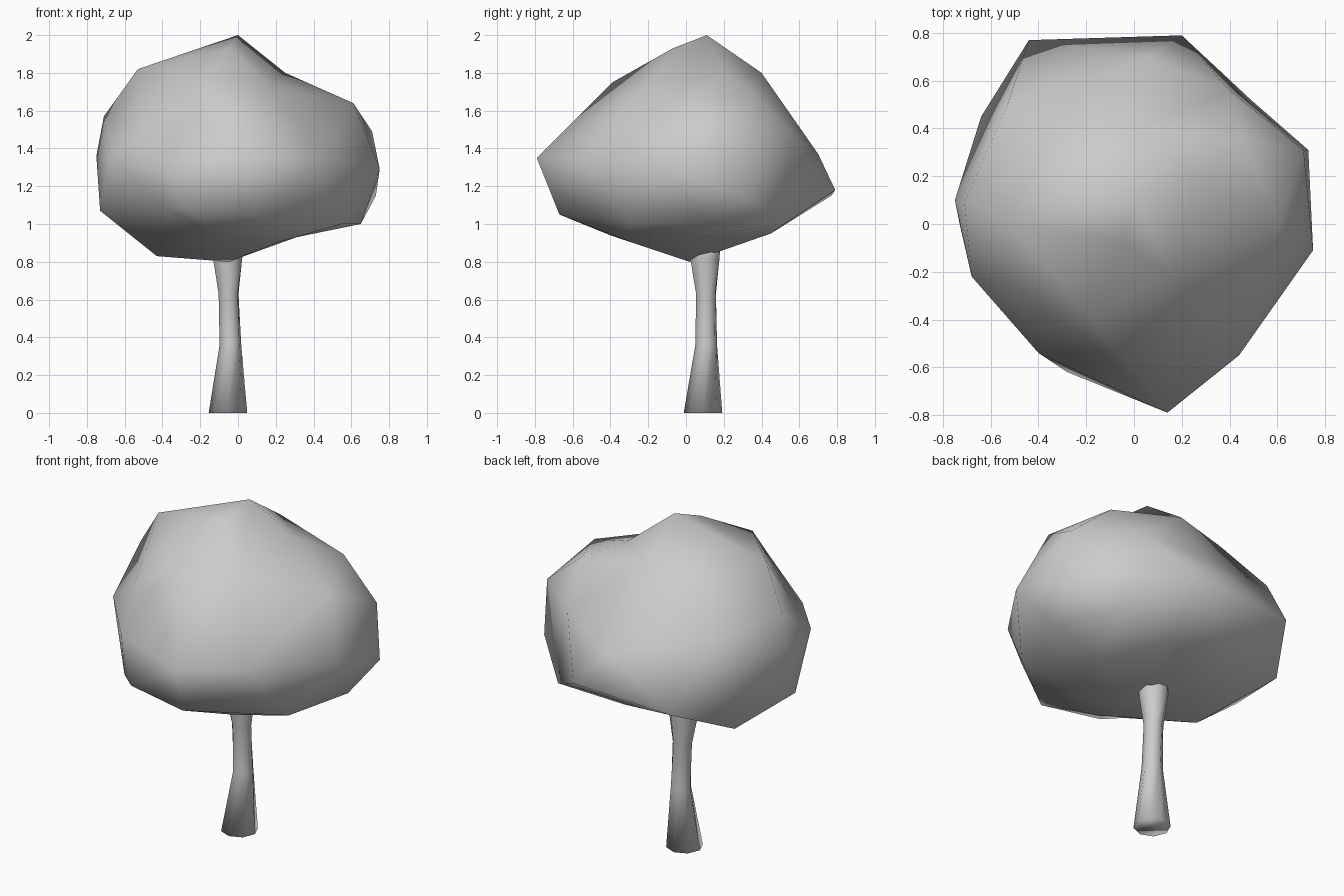
import bpy, bmesh
from math import cos, sin, tau
from mathutils import Vector

if "Cube" in bpy.data.objects:
    bpy.data.objects.remove(bpy.data.objects["Cube"])


def make_object(name, bm):
    bmesh.ops.recalc_face_normals(bm, faces=bm.faces)
    for f in bm.faces:
        f.smooth = True
    me = bpy.data.meshes.new(name)
    bm.to_mesh(me)
    bm.free()
    ob = bpy.data.objects.new(name, me)
    bpy.context.collection.objects.link(ob)
    return ob


# Crown: lumpy low-poly ball, a sphere skin pulled out to a few key corners
corners = [
    (0, .11, 2), (-.05, -.07, 1.93),
    # upper bumps
    (-.53, 0, 1.82), (-.17, -.39, 1.75), (.16, -.21, 1.74), (.25, .2, 1.8),
    (0, .40, 1.8), (-.28, .40, 1.72), (.61, 0, 1.64), (.46, .35, 1.70),
    # shoulders, with a dent at the front left
    (-.71, .09, 1.57), (-.51, -.26, 1.49), (-.25, -.44, 1.6),
    (.71, .31, 1.49), (.4, .56, 1.48), (.05, .70, 1.37), (-.53, .5, 1.52),
    # widest band
    (-.68, -.22, 1.36), (-.4, -.54, 1.32), (.14, -.79, 1.35), (.44, -.55, 1.35),
    (.75, -.11, 1.29), (-.75, .1, 1.36), (.73, .31, 1.15),
    (.2, .79, 1.18), (-.44, .77, 1.15),
    # lower rim
    (-.73, 0, 1.07), (-.38, -.54, 1.09), (-.28, -.62, 1.08), (.1, -.67, 1.05),
    (.65, .12, 1.0), (.55, -.3, 1.0), (.49, .52, 1.0), (-.64, .45, 1.0),
    # underside
    (-.43, .02, .83), (-.05, .02, .8), (.31, .05, .93),
    (.2, -.28, .9), (-.1, -.4, .94), (.1, .45, .95),
]
centre = Vector((0, 0, 1.35))
bm = bmesh.new()
target = {}
for c in corners:
    v = bm.verts.new((Vector(c) - centre).normalized())
    target[v] = c
bmesh.ops.convex_hull(bm, input=bm.verts[:])
for v in bm.verts:
    v.co = target[v]
make_object("crown", bm)

# Trunk: eight-sided, flared at the foot and under the crown
bm = bmesh.new()
N = 8
rings = []
for x, y, z, r, twist in [(-.053, .09, 0, .102, 0), (-.04, .107, .36, .058, .15),
                          (-.05, .106, .63, .055, .3), (-.055, .1, .82, .084, .4),
                          (-.055, .1, .9, .088, .4)]:
    rings.append([bm.verts.new((x + r * cos(tau * i / N + twist),
                                y + r * sin(tau * i / N + twist), z)) for i in range(N)])
for a, b in zip(rings, rings[1:]):
    for i in range(N):
        j = (i + 1) % N
        bm.faces.new((a[i], a[j], b[j], b[i]))
bm.faces.new(rings[0][::-1])
bm.faces.new(rings[-1])
make_object("trunk", bm)
